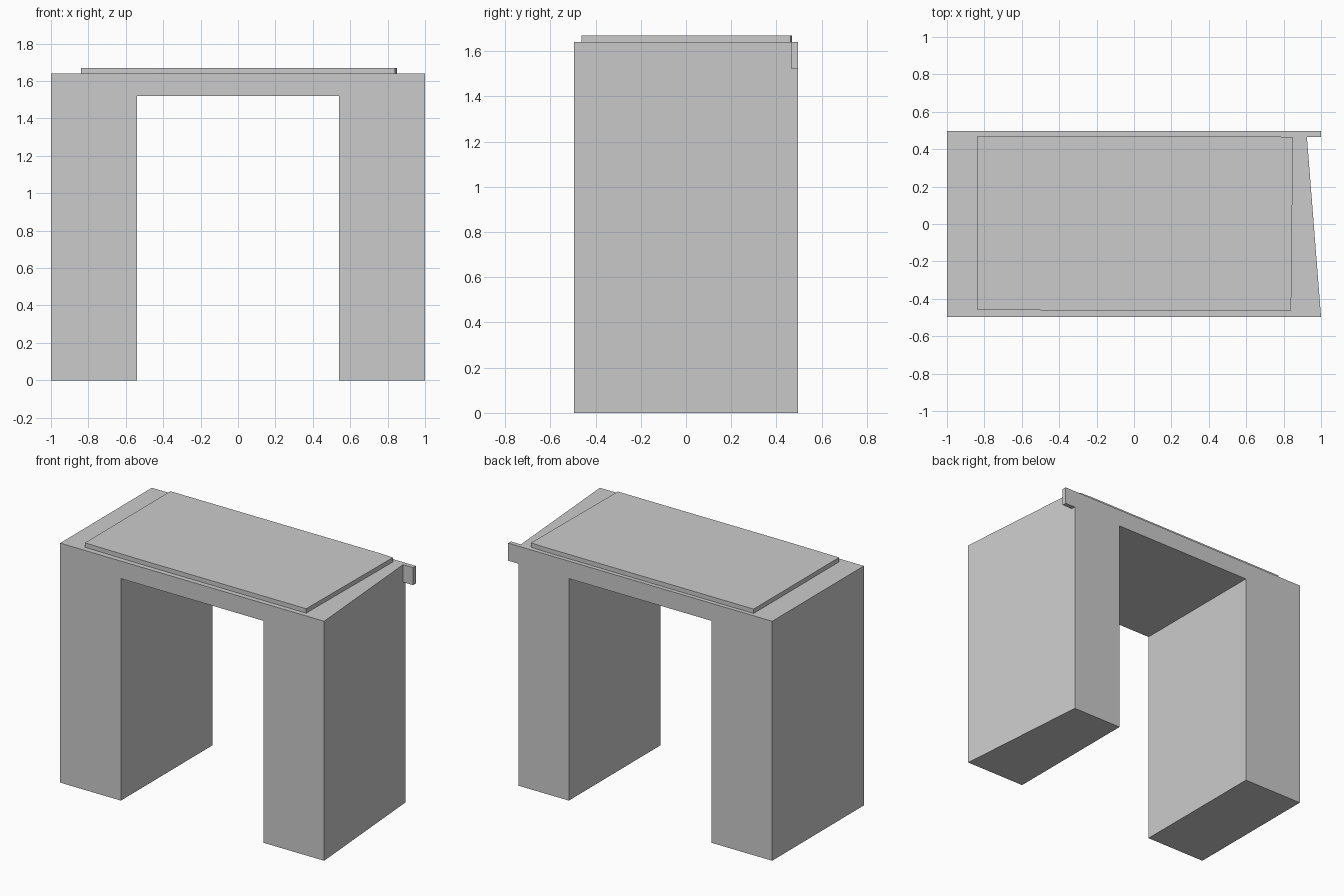
import bpy, bmesh
from mathutils import Vector

if "Cube" in bpy.data.objects:
    bpy.data.objects.remove(bpy.data.objects["Cube"])


def prism(name, points, direction):
    """Extrude a flat polygon along a direction into a closed solid."""
    bm = bmesh.new()
    face = bm.faces.new([bm.verts.new(p) for p in points])
    ext = bmesh.ops.extrude_face_region(bm, geom=[face])
    verts = [g for g in ext["geom"] if isinstance(g, bmesh.types.BMVert)]
    bmesh.ops.translate(bm, verts=verts, vec=Vector(direction))
    bmesh.ops.recalc_face_normals(bm, faces=bm.faces)
    mesh = bpy.data.meshes.new(name)
    bm.to_mesh(mesh)
    bm.free()
    obj = bpy.data.objects.new(name, mesh)
    bpy.context.collection.objects.link(obj)
    return obj


HALF_D, H, BEAM_Z, LEG_IN = 0.496, 1.64, 1.52, 0.54
BACK_X = 0.922   # right side tapers inwards towards the back

# Arch body: both legs and the beam from one mirrored front profile
half = [(LEG_IN, BEAM_Z), (LEG_IN, 0), (1, 0), (1, H)]
profile = half + [(-x, z) for x, z in reversed(half)]
body = prism("arch_body", [(x, -HALF_D, z) for x, z in profile], (0, 2 * HALF_D, 0))
for v in body.data.vertices:
    if v.co.x > 0.9 and v.co.y > 0:
        v.co.x = BACK_X

# Small lip at the back right corner
lip = [(BACK_X, HALF_D), (BACK_X + 0.002, 0.466), (1, 0.466), (1, HALF_D)]
prism("corner_lip", [(x, y, BEAM_Z) for x, y in lip], (0, 0, H - BEAM_Z))

# Thin, slightly uneven slab on top
slab = [(-0.84, -0.457), (-0.43, -0.462), (0.84, -0.462),
        (0.85, 0.463), (0.76, 0.468), (-0.84, 0.468)]
prism("top_slab", [(x, y, H) for x, y in slab], (0, 0, 0.03))
